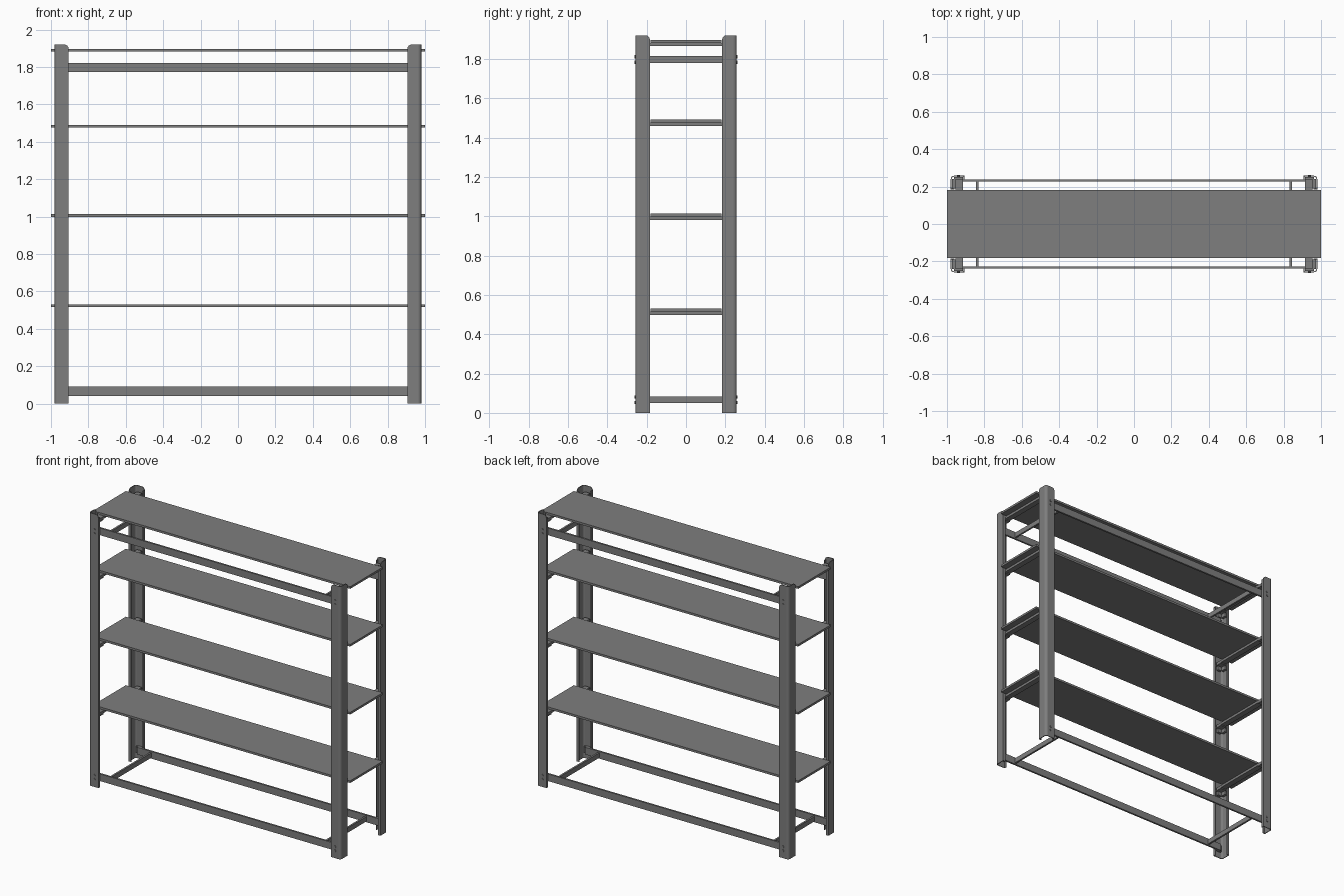
import bpy, bmesh
from math import sin, cos, pi

if "Cube" in bpy.data.objects:
    bpy.data.objects.remove(bpy.data.objects["Cube"])

X, Y, W, T = 0.98, 0.258, 0.074, 0.005   # post corner, flange width, sheet thickness
H, R = 1.92, 0.018                       # post height, corner radius

# Dark painted steel
steel = bpy.data.materials.new("dark_steel")
steel.diffuse_color = (0.21, 0.21, 0.21, 1)
steel.use_nodes = True
steel.node_tree.nodes["Principled BSDF"].inputs["Base Color"].default_value = steel.diffuse_color


def prism(bm, pts, fn, a, b):
    """Extrude a 2D outline between a and b; fn maps (u, v, w) to xyz."""
    lo = [bm.verts.new(fn(u, v, a)) for u, v in pts]
    hi = [bm.verts.new(fn(u, v, b)) for u, v in pts]
    bm.faces.new(lo)
    bm.faces.new(hi)
    n = len(pts)
    for i in range(n):
        j = (i + 1) % n
        bm.faces.new((lo[i], lo[j], hi[j], hi[i]))


def box(bm, x0, x1, y0, y1, z0, z1):
    prism(bm, [(x0, y0), (x1, y0), (x1, y1), (x0, y1)],
          lambda u, v, w: (u, v, w), z0, z1)


def finish(bm, name, mirror=(False, False), smooth=False):
    bmesh.ops.recalc_face_normals(bm, faces=bm.faces)
    me = bpy.data.meshes.new(name)
    bm.to_mesh(me)
    bm.free()
    me.materials.append(steel)
    ob = bpy.data.objects.new(name, me)
    bpy.context.collection.objects.link(ob)
    if any(mirror):
        m = ob.modifiers.new("Mirror", 'MIRROR')
        m.use_axis = (mirror[0], mirror[1], False)
        m.use_mirror_merge = False
    if smooth:
        bpy.ops.object.select_all(action='DESELECT')
        ob.select_set(True)
        bpy.context.view_layer.objects.active = ob
        bpy.ops.object.shade_smooth_by_angle()
    return ob


# Corner posts: folded L section with rounded flange tops and return lips
bm = bmesh.new()
arc = [i * pi / 12 for i in range(7)]
cx, cy = X - R, Y - R
ring = [(cx + R * cos(t), cy + R * sin(t)) for t in arc]
ring += [(cx + (R - T) * cos(t), cy + (R - T) * sin(t)) for t in reversed(arc)]
prism(bm, ring, lambda u, v, w: (u, v, w), 0, H)


def flange(edge, inner, r=0.022):
    top = [(inner + r - r * sin(t), H - r + r * cos(t)) for t in arc]
    return [(inner, 0), (edge, 0), (edge, H)] + top


prism(bm, flange(cx, X - W), lambda u, v, w: (u, w, v), Y - T, Y)
prism(bm, flange(cy, Y - W), lambda u, v, w: (w, u, v), X - T, X)
box(bm, X - W, X - W + T, Y - 0.02, Y - T, 0, H - 0.022)
box(bm, X - 0.02, X - T, Y - W, Y - W + T, 0, H - 0.022)
finish(bm, "corner_post", (True, True), True)

# Shelves with end support bars and corner brackets
I = T + 0.002                            # clearance to the inside of the sheet
for i, z in enumerate((0.531, 1.013, 1.491, 1.897)):
    bm = bmesh.new()
    box(bm, -1, 1, -0.181, 0.181, z - 0.015, z)
    finish(bm, f"shelf_{i + 1}")
    bm = bmesh.new()
    box(bm, 0.915, 0.955, -0.24, 0.24, z - 0.032, z - 0.015)
    finish(bm, f"shelf_support_{i + 1}", (True, False))
    bm = bmesh.new()
    box(bm, 0.913, cx, Y - W + I, Y - I, z - 0.038, z - 0.032)
    box(bm, cx, X - I, Y - W + I, cy, z - 0.038, z - 0.032)
    box(bm, 0.925, 0.955, Y - 0.025, Y - I, z - 0.065, z - 0.038)
    box(bm, X - 0.025, X - I, 0.2, 0.235, z - 0.065, z - 0.038)
    finish(bm, f"shelf_bracket_{i + 1}", (True, True))

# Long rails, cross braces and bolts at the bottom and the top
for name, z in (("lower", 0.067), ("upper", 1.797)):
    bm = bmesh.new()
    box(bm, -0.945, 0.945, 0.226, 0.239, z - 0.025, z + 0.025)
    finish(bm, name + "_rail", (False, True))
    bm = bmesh.new()
    box(bm, 0.831, 0.844, -0.226, 0.226, z - 0.017, z + 0.017)
    finish(bm, name + "_cross_brace", (True, False))
    bm = bmesh.new()
    octagon = [(0.938 + 0.008 * cos(k * pi / 4), 0.008 * sin(k * pi / 4)) for k in range(8)]
    for dz in (-0.014, 0.014):
        prism(bm, octagon, lambda u, v, w: (u, w, z + dz + v), 0.226, Y + 0.004)
    box(bm, 0.915, 0.96, 0.239, Y - I, z - 0.025, z + 0.025)
    finish(bm, name + "_bolts", (True, True))
